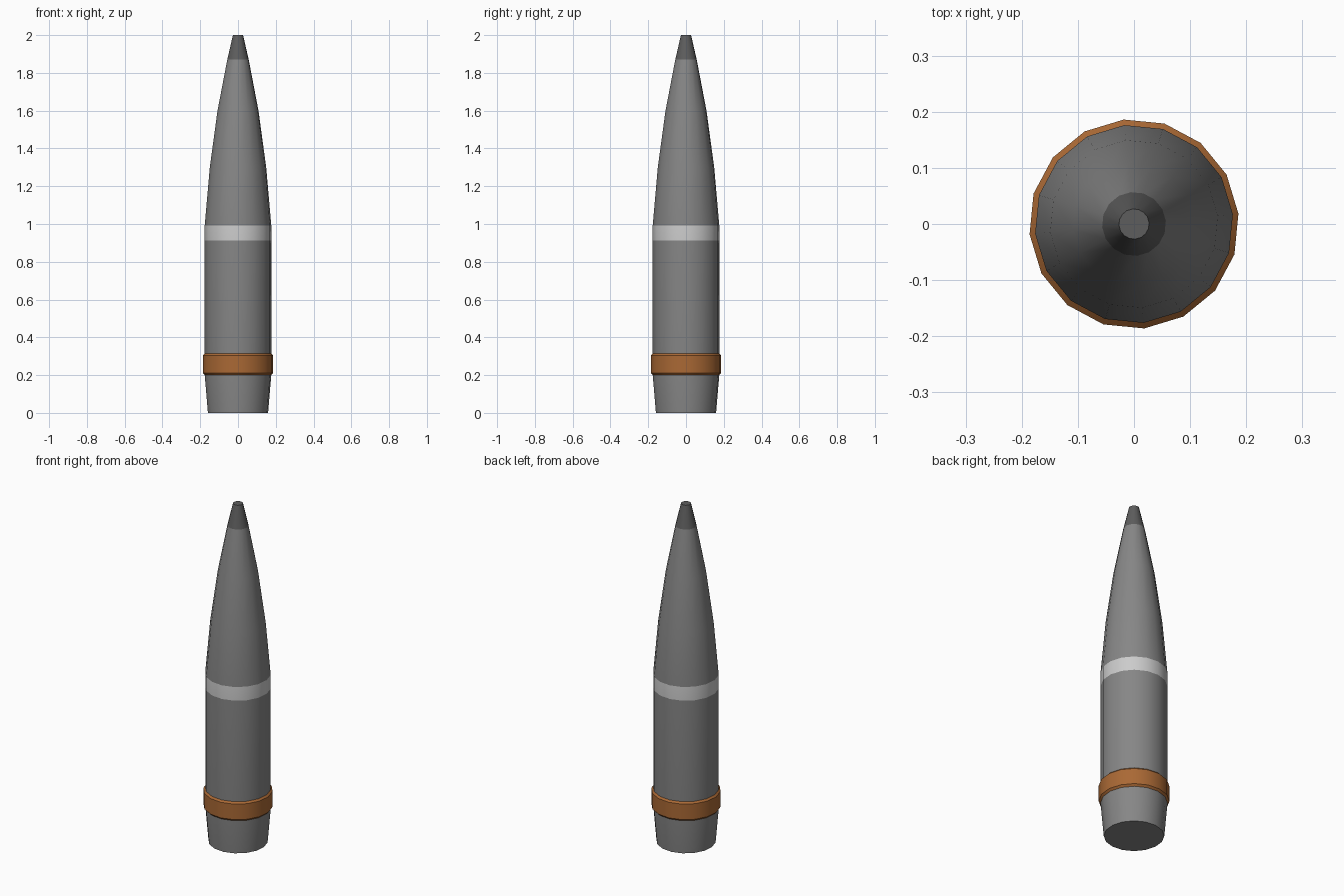
import bpy, bmesh, math

if "Cube" in bpy.data.objects:
    bpy.data.objects.remove(bpy.data.objects["Cube"])

SIDES = 16
OFFSET = math.radians(5.6)


def material(name, r, g, b):
    m = bpy.data.materials.new(name)
    m.diffuse_color = (r, g, b, 1)
    m.use_nodes = True
    m.node_tree.nodes["Principled BSDF"].inputs["Base Color"].default_value = m.diffuse_color
    return m


steel = material("steel", 0.24, 0.24, 0.24)
pale = material("pale_paint", 0.52, 0.52, 0.52)
dark = material("dark_steel", 0.11, 0.11, 0.11)
copper = material("copper", 0.40, 0.14, 0.035)


def lathe(name, profile, mats, painted=()):
    """Turn (radius, z) points into a capped solid; painted segments use the second material."""
    bm = bmesh.new()
    rings = []
    for r, z in profile:
        angles = [OFFSET + math.tau * i / SIDES for i in range(SIDES)]
        rings.append([bm.verts.new((r * math.cos(a), r * math.sin(a), z)) for a in angles])
    for k, (lo, hi) in enumerate(zip(rings, rings[1:])):
        for i in range(SIDES):
            j = (i + 1) % SIDES
            f = bm.faces.new((lo[i], lo[j], hi[j], hi[i]))
            f.material_index = 1 if k in painted else 0
    bm.faces.new(rings[0][::-1])
    bm.faces.new(rings[-1])
    mesh = bpy.data.meshes.new(name)
    bm.to_mesh(mesh)
    bm.free()
    for m in mats:
        mesh.materials.append(m)
    ob = bpy.data.objects.new(name, mesh)
    bpy.context.collection.objects.link(ob)
    bpy.ops.object.select_all(action='DESELECT')
    ob.select_set(True)
    bpy.context.view_layer.objects.active = ob
    bpy.ops.object.shade_smooth_by_angle(angle=math.radians(30))
    return ob


# Boat-tailed shell body with curved nose and a painted stripe
lathe("shell_body",
      [(0.16, 0), (0.177, 0.2), (0.177, 0.912), (0.177, 0.993),
       (0.150, 1.3), (0.109, 1.6), (0.057, 1.87)],
      [steel, pale], painted=(2,))

# Raised driving band with chamfered rims
lathe("driving_band",
      [(0.176, 0.20), (0.187, 0.212), (0.187, 0.304), (0.176, 0.315)],
      [copper])

# Blunt fuze tip
lathe("fuze_tip", [(0.057, 1.87), (0.027, 2.0)], [dark])
